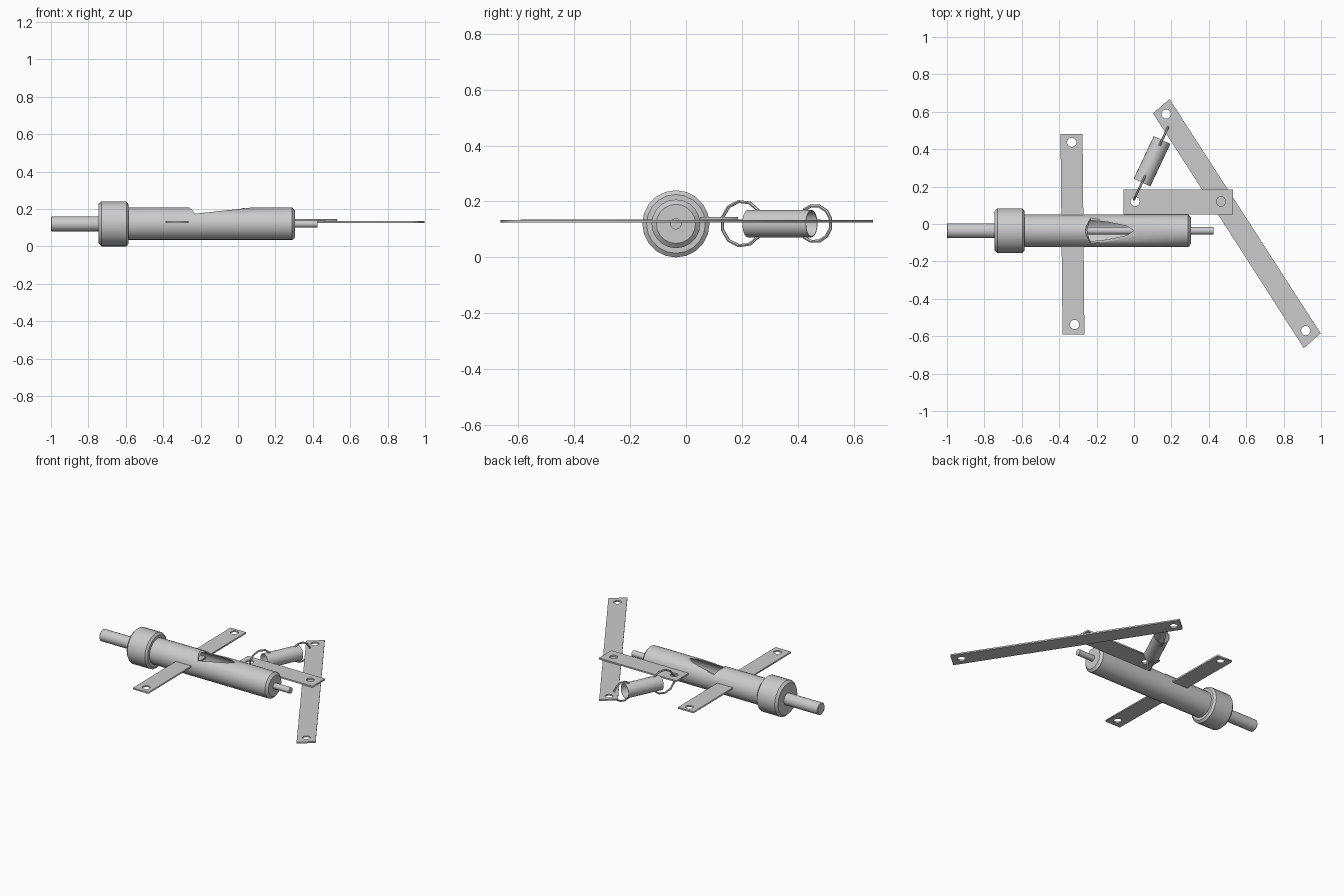
import bpy, bmesh, math
from mathutils import Vector

if "Cube" in bpy.data.objects:
    bpy.data.objects.remove(bpy.data.objects["Cube"])

AY, AZ = -0.036, 0.12   # main axis position


def finish(bm, name, smooth=True):
    bmesh.ops.recalc_face_normals(bm, faces=bm.faces)
    me = bpy.data.meshes.new(name)
    bm.to_mesh(me)
    bm.free()
    ob = bpy.data.objects.new(name, me)
    bpy.context.collection.objects.link(ob)
    if smooth:
        shade(ob)
    return ob


def shade(ob):
    bpy.ops.object.select_all(action='DESELECT')
    ob.select_set(True)
    bpy.context.view_layer.objects.active = ob
    bpy.ops.object.shade_smooth_by_angle(angle=math.radians(32))


def lathe(name, profile, closed=False, seg=20, smooth=True):
    """Revolve (x, radius) points around the main axis."""
    bm = bmesh.new()
    rings = [[bm.verts.new((x, AY + r * math.sin(2 * math.pi * i / seg),
                            AZ + r * math.cos(2 * math.pi * i / seg)))
              for i in range(seg)] for x, r in profile]
    pairs = list(zip(rings, rings[1:]))
    if closed:
        pairs.append((rings[-1], rings[0]))
    else:
        bm.faces.new(rings[0])
        bm.faces.new(rings[-1])
    for a, b in pairs:
        for i in range(seg):
            j = (i + 1) % seg
            bm.faces.new((a[i], a[j], b[j], b[i]))
    return finish(bm, name, smooth)


def plate(name, corners, holes, z, half=0.005, hole_r=0.025):
    """Flat bar with round holes, from a filled 2D curve."""
    cu = bpy.data.curves.new(name, 'CURVE')
    cu.dimensions, cu.fill_mode, cu.extrude = '2D', 'BOTH', half
    loops = [corners] + [[(hx + hole_r * math.cos(k * math.pi / 8),
                           hy + hole_r * math.sin(k * math.pi / 8))
                          for k in range(16)] for hx, hy in holes]
    for loop in loops:
        sp = cu.splines.new('POLY')
        sp.points.add(len(loop) - 1)
        for p, (x, y) in zip(sp.points, loop):
            p.co = (x, y, 0, 1)
        sp.use_cyclic_u = True
    ob = bpy.data.objects.new(name, cu)
    ob.location.z = z
    bpy.context.collection.objects.link(ob)
    bpy.ops.object.select_all(action='DESELECT')
    ob.select_set(True)
    bpy.context.view_layer.objects.active = ob
    bpy.ops.object.convert(target='MESH')


# Hollow barrel with a ramped opening in the top
barrel = lathe("barrel", [(-0.6, 0.087), (0.29, 0.087), (0.305, 0.07), (0.305, 0.018),
                          (0.29, 0.018), (0.29, 0.079), (-0.6, 0.079)], True, smooth=False)
bm = bmesh.new()
side = [(-0.262, 0.25), (-0.262, 0.208), (-0.245, 0.195), (-0.232, 0.174),
        (0.08, 0.208), (0.08, 0.25)]
near = [bm.verts.new((x, AY - 0.2, z)) for x, z in side]
far = [bm.verts.new((x, AY + 0.2, z)) for x, z in side]
bm.faces.new(near)
bm.faces.new(far)
for i in range(len(side)):
    j = (i + 1) % len(side)
    bm.faces.new((near[i], near[j], far[j], far[i]))
cutter = finish(bm, "opening_cutter", False)
cutter.hide_render = True
mod = barrel.modifiers.new("opening", 'BOOLEAN')
mod.operation, mod.solver, mod.object = 'DIFFERENCE', 'EXACT', cutter
bpy.context.view_layer.objects.active = barrel
bpy.ops.object.modifier_apply(modifier=mod.name)
bpy.data.objects.remove(cutter)
shade(barrel)

# Collar, rear shaft and inner rod
lathe("collar", [(-0.745, 0.105), (-0.73, 0.12), (-0.597, 0.12), (-0.585, 0.105)])
lathe("rear_shaft", [(-1.0, 0.036), (-0.996, 0.04), (-0.74, 0.04)])
lathe("inner_rod", [(-0.6, 0.02), (0.425, 0.02)])

# Flat bars
plate("cross_bar", [(-0.393, 0.48), (-0.275, 0.48), (-0.265, -0.592), (-0.382, -0.592)],
      [(-0.333, 0.437), (-0.318, -0.537)], 0.13)
plate("side_bracket", [(-0.055, 0.05), (0.53, 0.05), (0.53, 0.185), (-0.055, 0.185)],
      [(0.006, 0.12), (0.465, 0.12)], 0.14)
plate("lever", [(0.102, 0.592), (0.19, 0.668), (0.998, -0.585), (0.908, -0.663)],
      [(0.172, 0.588), (0.918, -0.57)], 0.1295)

# Spring tube, open at both ends
p0, p1 = Vector((0.043, 0.222, 0.121)), Vector((0.15, 0.449, 0.121))
d = (p1 - p0).normalized()
side_dir, up = d.cross(Vector((0, 0, 1))), Vector((0, 0, 1))
bm = bmesh.new()
N = 20
rings = []
for p, r in ((p0, 0.049), (p1, 0.049), (p1, 0.046), (p0, 0.046)):
    rings.append([bm.verts.new(p + r * (side_dir * math.cos(2 * math.pi * i / N)
                                        + up * math.sin(2 * math.pi * i / N))) for i in range(N)])
for k in range(4):
    a, b = rings[k], rings[(k + 1) % 4]
    for i in range(N):
        j = (i + 1) % N
        bm.faces.new((a[i], a[j], b[j], b[i]))
finish(bm, "spring_tube")


def hook(name, y, radius, sign, reach):
    """Wire arc in the upright plane along the spring axis."""
    c = p0 + d * ((y - p0.y) / d.y)
    cu = bpy.data.curves.new(name, 'CURVE')
    cu.dimensions, cu.bevel_depth, cu.bevel_resolution = '3D', 0.006, 1
    cu.use_fill_caps = True
    sp = cu.splines.new('POLY')
    n = 9
    sp.points.add(n)
    for k, p in enumerate(sp.points):
        a = -reach + 2 * reach * k / n
        p.co = (*(c + radius * (d * sign * math.cos(a) + up * math.sin(a))), 1)
    ob = bpy.data.objects.new(name, cu)
    bpy.context.collection.objects.link(ob)
    bpy.ops.object.select_all(action='DESELECT')
    ob.select_set(True)
    bpy.context.view_layer.objects.active = ob
    bpy.ops.object.convert(target='MESH')
    shade(bpy.context.view_layer.objects.active)


# Spring end hooks
hook("lower_hook", 0.2, 0.08, -1, math.radians(145))
hook("upper_hook", 0.46, 0.065, 1, math.radians(132))
